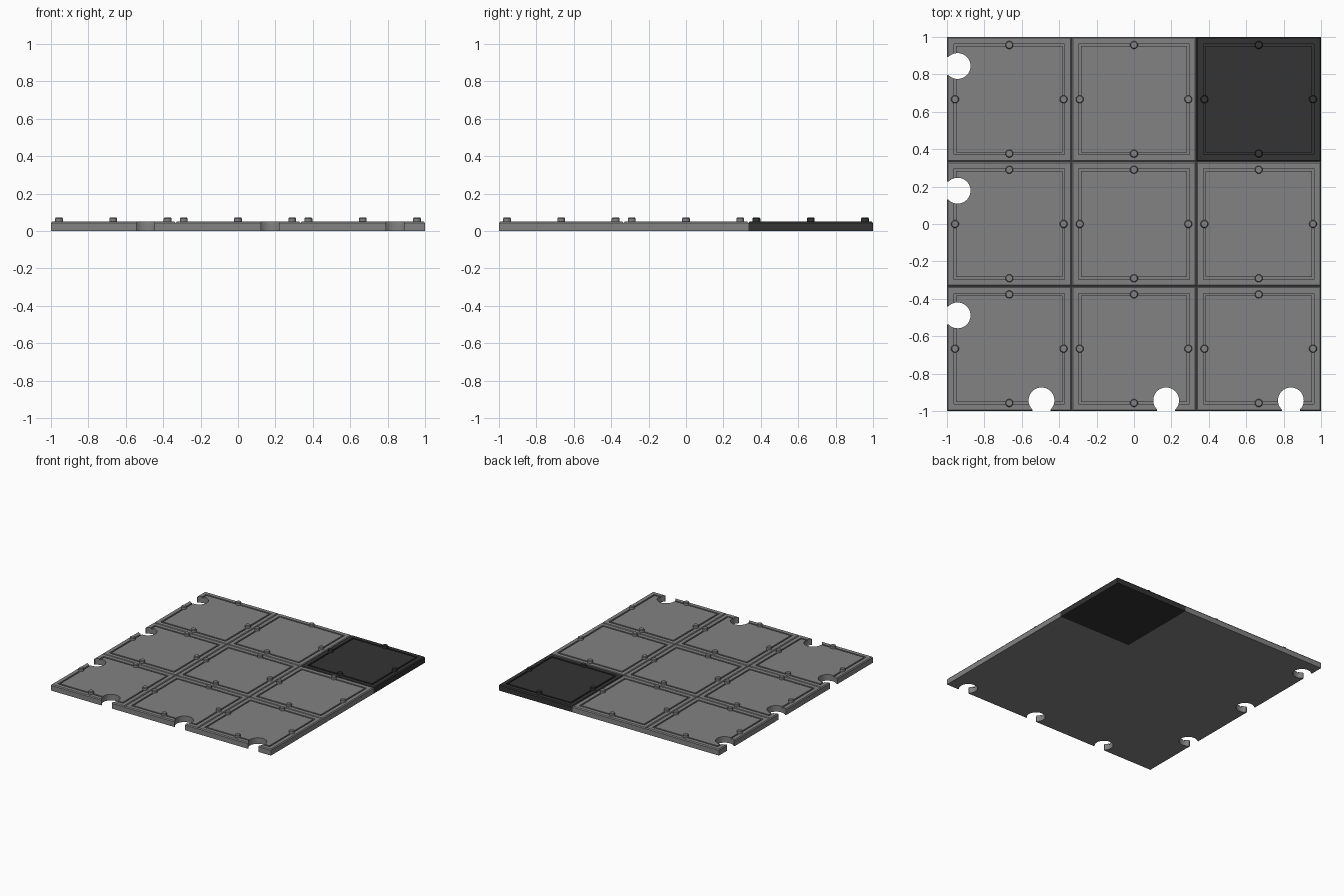
import bpy, bmesh, math

if "Cube" in bpy.data.objects:
    bpy.data.objects.remove(bpy.data.objects["Cube"])

TILE = 2 / 3          # tile pitch
TOP = 0.05            # plate thickness
INSET = 0.043         # rivet line, measured from the tile edge


def material(name, value):
    m = bpy.data.materials.new(name)
    m.diffuse_color = (value, value, value, 1)
    m.use_nodes = True
    m.node_tree.nodes["Principled BSDF"].inputs["Base Color"].default_value = m.diffuse_color
    return m


grey = material("grey", 0.225)
dark = material("dark_grey", 0.033)


def finish(bm, name, mat):
    bmesh.ops.recalc_face_normals(bm, faces=bm.faces)
    me = bpy.data.meshes.new(name)
    bm.to_mesh(me)
    bm.free()
    ob = bpy.data.objects.new(name, me)
    bpy.context.collection.objects.link(ob)
    if mat:
        me.materials.append(mat)
    return ob


def tile(name, cx, cy, mat):
    """Square slab with chamfered top edge and a shallow groove framing the panel."""
    bm = bmesh.new()
    h, g = TILE / 2, 0.006
    rings = [(0, 0), (0, TOP - 0.008), (g, TOP),
             (INSET - g, TOP), (INSET - g, TOP - 0.01),
             (INSET + g, TOP - 0.01), (INSET + g, TOP)]
    loops = []
    for inset, z in rings:
        r = h - inset
        loops.append([bm.verts.new((cx + sx * r, cy + sy * r, z))
                      for sx, sy in ((-1, -1), (1, -1), (1, 1), (-1, 1))])
    for a, b in zip(loops, loops[1:]):
        for i in range(4):
            j = (i + 1) % 4
            bm.faces.new((a[i], a[j], b[j], b[i]))
    bm.faces.new(loops[0][::-1])
    bm.faces.new(loops[-1])
    return finish(bm, name, mat)


def rivets(name, cx, cy, mat):
    """Four small chamfered studs, one at the middle of each side."""
    bm = bmesh.new()
    d = TILE / 2 - INSET
    n = 20
    for ox, oy in ((d, 0), (-d, 0), (0, d), (0, -d)):
        loops = []
        for r, z in ((0.021, TOP - 0.012), (0.021, 0.067), (0.017, 0.072)):
            loops.append([bm.verts.new((cx + ox + r * math.cos(math.tau * i / n),
                                        cy + oy + r * math.sin(math.tau * i / n), z))
                          for i in range(n)])
        for a, b in zip(loops, loops[1:]):
            for i in range(n):
                j = (i + 1) % n
                bm.faces.new((a[i], a[j], b[j], b[i]))
        bm.faces.new(loops[0][::-1])
        bm.faces.new(loops[-1])
    return finish(bm, name, mat)


def keyhole(name, x, y, turn):
    """Cutter: round pocket with a straight neck out through the plate edge."""
    bm = bmesh.new()
    r, neck, n = 0.069, 0.048, 36
    a0 = -math.acos(neck / r)
    pts = [(neck, -0.1)]
    for i in range(n + 1):
        a = a0 + (math.pi - 2 * a0) * i / n
        pts.append((r * math.cos(a), r * math.sin(a)))
    pts.append((-neck, -0.1))
    c, s = math.cos(turn), math.sin(turn)
    face = bm.faces.new([bm.verts.new((x + c * u - s * v, y + s * u + c * v, -0.05))
                         for u, v in pts])
    ext = bmesh.ops.extrude_face_region(bm, geom=[face])
    for v in ext["geom"]:
        if isinstance(v, bmesh.types.BMVert):
            v.co.z = 0.15
    ob = finish(bm, name, None)
    ob.hide_render = True
    ob.hide_viewport = True
    return ob


def cut(ob, cutter):
    mod = ob.modifiers.new("connector_slot", 'BOOLEAN')
    mod.operation = 'DIFFERENCE'
    mod.solver = 'EXACT'
    mod.object = cutter


# 3 x 3 tiles; connector slots on the left and front outer edges
for ix in range(3):
    for iy in range(3):
        cx, cy = (ix - 1) * TILE, (iy - 1) * TILE
        mat = dark if ix == 2 and iy == 2 else grey
        slab = tile(f"floor_tile_{ix}_{iy}", cx, cy, mat)
        rivets(f"rivets_{ix}_{iy}", cx, cy, mat)
        if iy == 0:
            cut(slab, keyhole(f"front_slot_cutter_{ix}", cx + 0.172, -0.943, 0))
        if ix == 0:
            cut(slab, keyhole(f"left_slot_cutter_{iy}", -0.943, cy + 0.178, -math.pi / 2))
